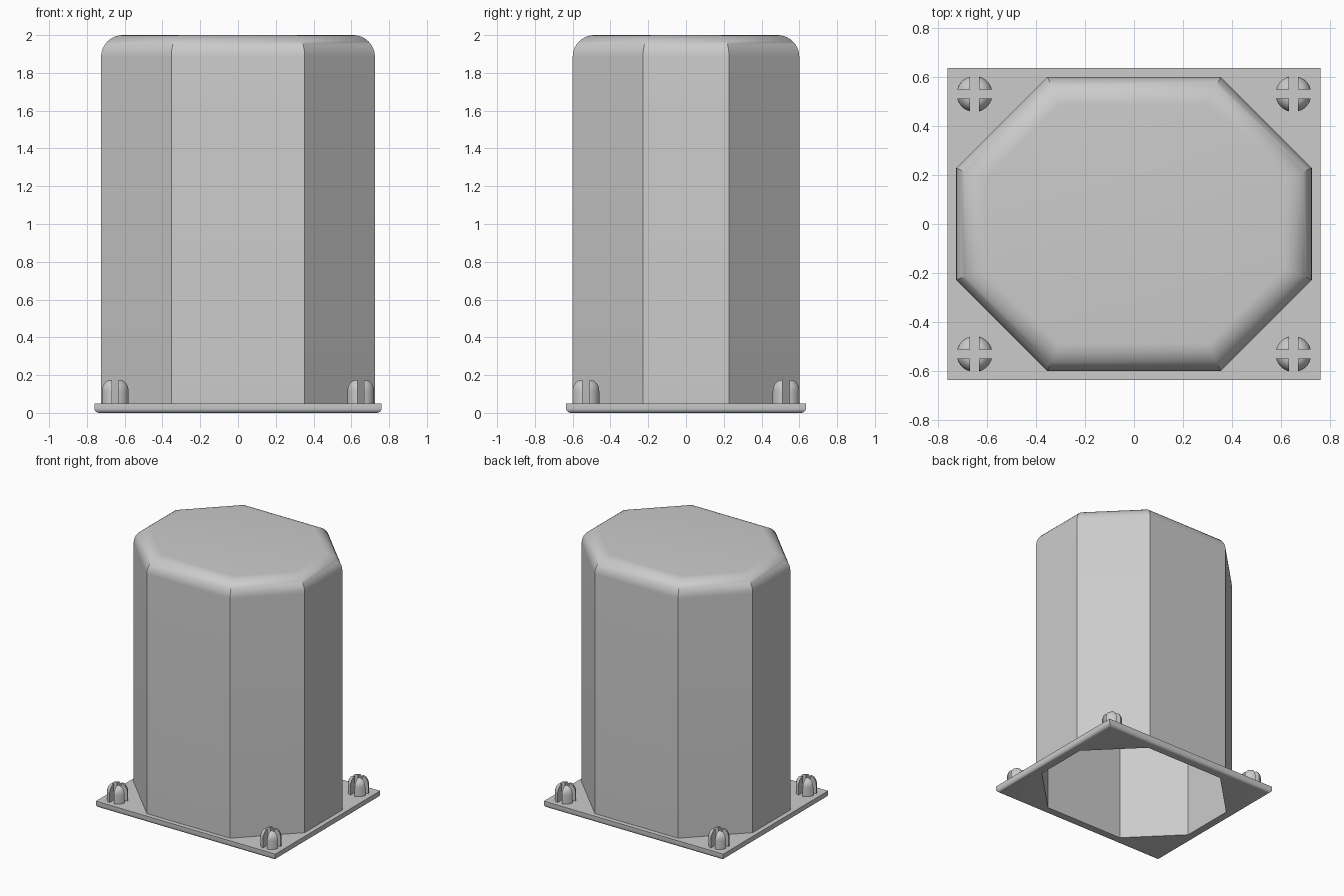
import bpy, bmesh
from math import sin, cos, asin, pi, tan, radians

if "Cube" in bpy.data.objects:
    bpy.data.objects.remove(bpy.data.objects["Cube"], do_unlink=True)

grey = bpy.data.materials.new("plain grey")
grey.use_nodes = True
grey.diffuse_color = (0.6, 0.6, 0.6, 1)
grey.node_tree.nodes["Principled BSDF"].inputs["Base Color"].default_value = (0.6, 0.6, 0.6, 1)

HX, HY = 0.725, 0.6            # octagon half sizes
CUT = 0.372                    # corner cut of the octagon
PX, PY, PZ = 0.76, 0.635, 0.05  # base plate
WALL, FILLET, STEPS = 0.04, 0.115, 10
SIGNS = [(1, 1), (-1, 1), (-1, -1), (1, -1)]


def octagon(inset, z):
    """Cut-corner rectangle, every side moved inwards by the inset."""
    x, y, c = HX - inset, HY - inset, CUT - inset * (2 - 2 ** 0.5)
    pts = []
    for sx, sy in SIGNS:
        pair = [(sx * x, sy * (y - c), z), (sx * (x - c), sy * y, z)]
        pts += pair if sx * sy > 0 else pair[::-1]
    return pts


def rectangle(inset, z):
    """Rectangle with doubled corners, to pair with the octagon."""
    return [(sx * (PX - inset), sy * (PY - inset), z) for sx, sy in SIGNS for _ in range(2)]


def loft(bm, rings):
    """Skin a stack of rings and cap both ends."""
    loops = [[bm.verts.new(p) for p in ring] for ring in rings]
    n = len(loops[0])
    for a, b in zip(loops, loops[1:]):
        for i in range(n):
            j = (i + 1) % n
            bm.faces.new((a[i], a[j], b[j], b[i]))
    bm.faces.new(loops[0][::-1])
    bm.faces.new(loops[-1])


def finish(bm, name, location=(0, 0, 0)):
    bmesh.ops.remove_doubles(bm, verts=bm.verts, dist=1e-5)
    bmesh.ops.recalc_face_normals(bm, faces=bm.faces)
    mesh = bpy.data.meshes.new(name)
    bm.to_mesh(mesh)
    bm.free()
    mesh.materials.append(grey)
    obj = bpy.data.objects.new(name, mesh)
    obj.location = location
    bpy.context.collection.objects.link(obj)
    bpy.ops.object.select_all(action="DESELECT")
    obj.select_set(True)
    bpy.context.view_layer.objects.active = obj
    bpy.ops.object.shade_smooth_by_angle(angle=radians(30))


def rounded(base, top, radius):
    """Rings of an octagonal wall whose upper rim is filleted."""
    arc = [pi / 2 * i / STEPS for i in range(STEPS + 1)]
    return [octagon(base + radius * (1 - cos(a)), top - radius * (1 - sin(a))) for a in arc]


# Hollow housing and its base plate: inner skin down, round the plate, outer skin up
rings = rounded(WALL, 2 - WALL, FILLET - WALL)[::-1]
rings.append(octagon(WALL, 0))
edge = 0.025
rings += [rectangle(edge * (1 - sin(a)), edge * (1 - cos(a)))
          for a in (pi / 2 * i / 5 for i in range(6))]
rings += [rectangle(0, PZ), octagon(0, PZ)]
rings += rounded(0, 2, FILLET)
bm = bmesh.new()
loft(bm, rings)
finish(bm, "housing_with_base_plate")

# Domed corner pins, each split into quarters by a cross slot
PIN_R, PIN_TOP, SLOT = 0.073, 0.175, 0.018


def quarter_ring(radius, z, sx, sy):
    start = asin(SLOT / radius)
    angles = [start + (pi / 2 - 2 * start) * i / 8 for i in range(9)]
    pts = [(SLOT, SLOT)] + [(radius * cos(a), radius * sin(a)) for a in angles]
    return [(sx * x, sy * y, z) for x, y in pts]


for side, sx in (("left", 1), ("right", -1)):
    for end, sy in (("front", -1), ("back", 1)):
        bm = bmesh.new()
        for qx, qy in SIGNS:
            rings = [quarter_ring(PIN_R, PZ - 0.01, qx, qy)]
            for i in range(9):
                a = pi / 2 * i / 8
                rings.append(quarter_ring(PIN_R - 0.046 * (1 - cos(a)),
                                          PIN_TOP - 0.06 * (1 - sin(a)), qx, qy))
            loft(bm, rings)
        finish(bm, f"{end}_{side}_pin", (sx * 0.65, sy * 0.53, 0))
